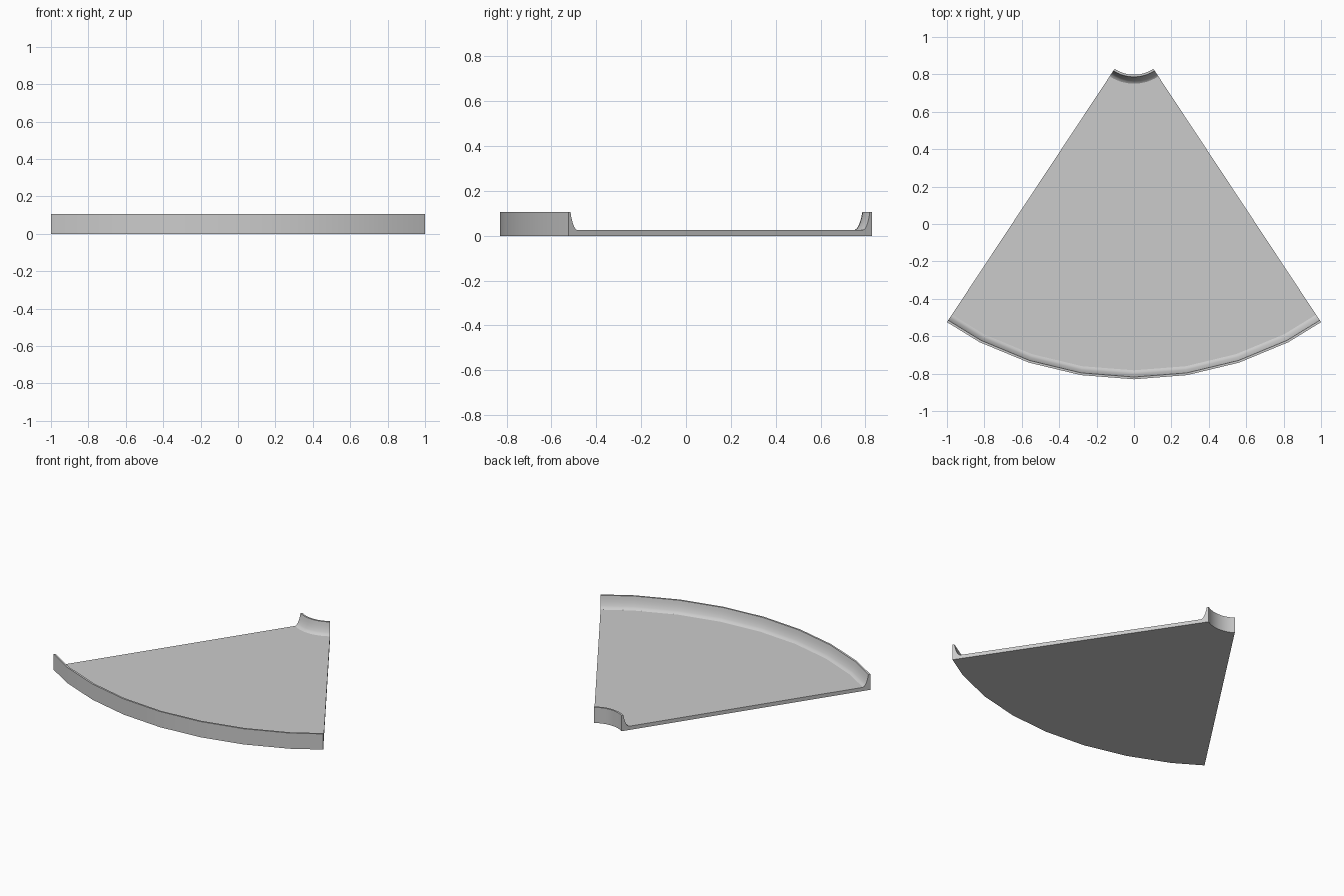
import bpy, bmesh
from math import sin, cos, radians

if "Cube" in bpy.data.objects:
    bpy.data.objects.remove(bpy.data.objects["Cube"])

R_OUT, R_IN, CY = 1.8163, 0.188, 0.986   # arc radii and centre on the y axis
HALF, STEP = 33.5, 9                     # half wedge angle, facet angle

# Rim cove: distance inwards from the wall, height
cove = [(0.012, 0.105), (0.016, 0.083), (0.022, 0.062),
        (0.030, 0.043), (0.038, 0.031), (0.048, 0.025)]

# Closed radial cross-section: outer wall, outer cove, floor, inner cove, inner wall
profile = ([(R_OUT, 0), (R_OUT, 0.105)]
           + [(R_OUT - d, z) for d, z in cove]
           + [(R_IN + d, z) for d, z in reversed(cove)]
           + [(R_IN, 0.105), (R_IN, 0)])

# Facets of a 40-sided ring, cut short at the wedge ends
angles = [-HALF] + [i * STEP for i in range(-3, 4)] + [HALF]

bm = bmesh.new()
rings = []
for a in angles:
    # The end cuts lie on the chord of their facet
    k = cos(radians(4.5)) / cos(radians(HALF - 31.5)) if abs(a) == HALF else 1
    t = radians(a)
    rings.append([bm.verts.new((r * k * sin(t), CY - r * k * cos(t), z))
                  for r, z in profile])
n = len(profile)
for p, q in zip(rings, rings[1:]):
    for i in range(n):
        j = (i + 1) % n
        bm.faces.new((p[i], p[j], q[j], q[i]))
# Flat side cuts
bm.faces.new(rings[0])
bm.faces.new(rings[-1])
bmesh.ops.recalc_face_normals(bm, faces=bm.faces)

mesh = bpy.data.meshes.new("wedge_tray")
bm.to_mesh(mesh)
bm.free()
tray = bpy.data.objects.new("wedge_tray", mesh)
bpy.context.collection.objects.link(tray)
bpy.context.view_layer.objects.active = tray
tray.select_set(True)
bpy.ops.object.shade_smooth_by_angle(angle=radians(30))
